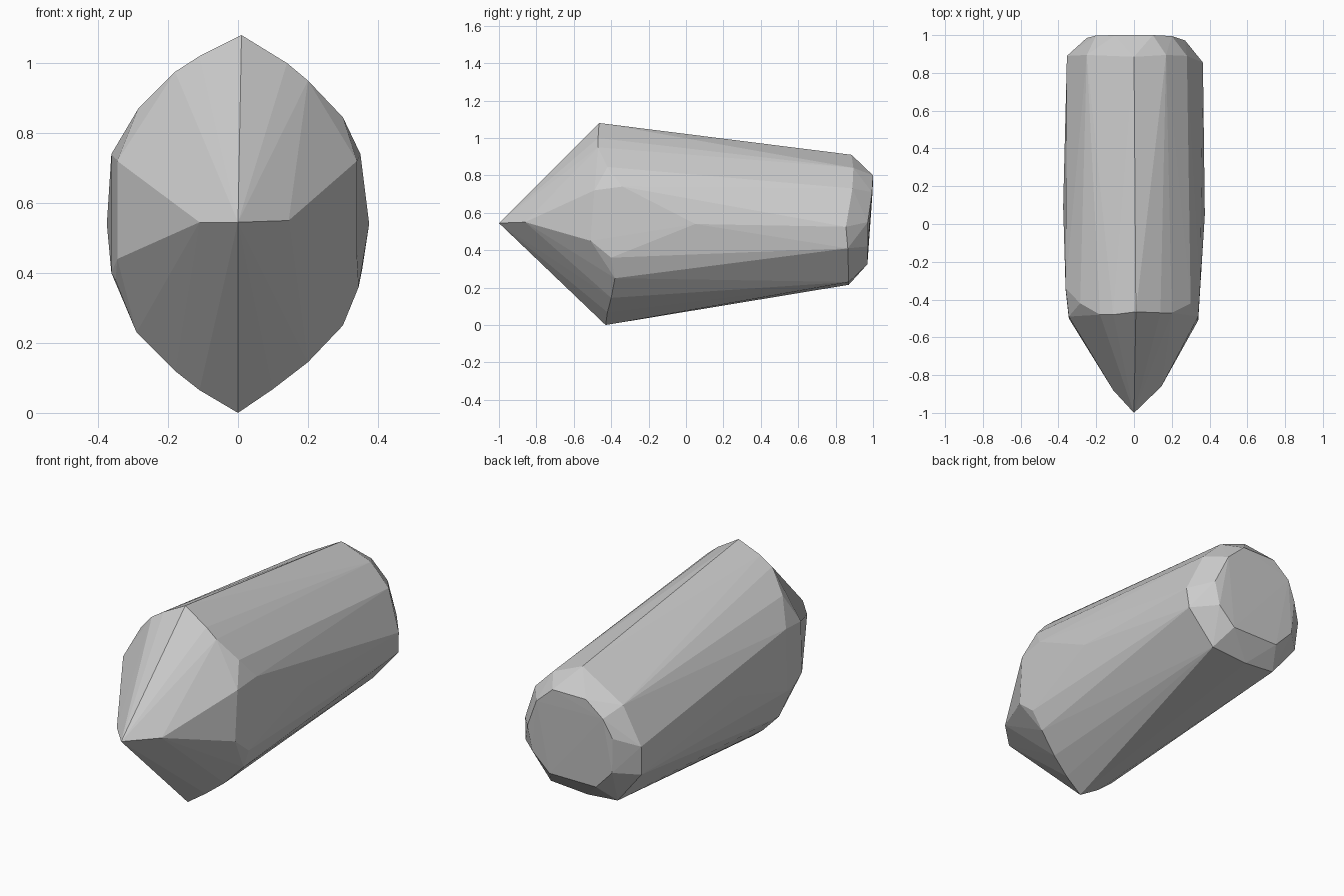
import bpy, bmesh

# Pointed front: tip and the short horizontal ridge beside it
nose = [(0, -1, .545), (-.11, -.88, .545), (.145, -.86, .55)]

# Almond-shaped shoulder ring, widest part of the body
shoulder = [
    (.01, -.465, 1.08), (.14, -.47, 1.0), (.2, -.47, .95), (.3, -.42, .845),
    (.34, -.49, .72), (.34, -.51, .45), (.345, -.40, .36), (.3, -.38, .25),
    (.2, -.40, .145), (.1, -.42, .068), (0, -.43, 0),
    (-.11, -.42, .065), (-.18, -.40, .12), (-.29, -.38, .23), (-.35, -.40, .38),
    (-.345, -.5, .44), (-.345, -.49, .72), (-.285, -.42, .87),
    (-.18, -.48, .975), (-.11, -.48, 1.02)]

# Slight bulge along both flanks
flanks = [(.375, .05, .54), (-.375, .09, .54), (.35, -.34, .74), (-.362, -.34, .74),
          (-.362, -.35, .40)]

# Rear ring where the bevel starts
rear = [(0, .885, .91), (.17, .895, .84), (.28, .89, .73), (.365, .855, .525),
        (.355, .865, .41), (.2, .87, .23), (-.02, .87, .215), (-.2, .87, .23),
        (-.345, .875, .41), (-.355, .89, .57), (-.25, .895, .77)]

# Smaller end cap, leaning slightly forward at the bottom
cap = [(-.1, 1, .8), (.1, 1, .8), (.2, .995, .71), (.27, .972, .55),
       (.24, .972, .42), (.14, .97, .325), (-.14, .97, .325),
       (-.24, .975, .43), (-.25, .985, .62), (-.2, .998, .72)]

# Wrap one faceted skin around all sections
bm = bmesh.new()
for p in nose + shoulder + flanks + rear + cap:
    bm.verts.new(p)
hull = bmesh.ops.convex_hull(bm, input=bm.verts[:])
bmesh.ops.delete(bm, geom=[v for v in bm.verts if not v.link_faces], context='VERTS')
bmesh.ops.recalc_face_normals(bm, faces=bm.faces[:])
mesh = bpy.data.meshes.new("faceted_crystal")
bm.to_mesh(mesh)
bm.free()
bpy.context.collection.objects.link(bpy.data.objects.new("faceted_crystal", mesh))
